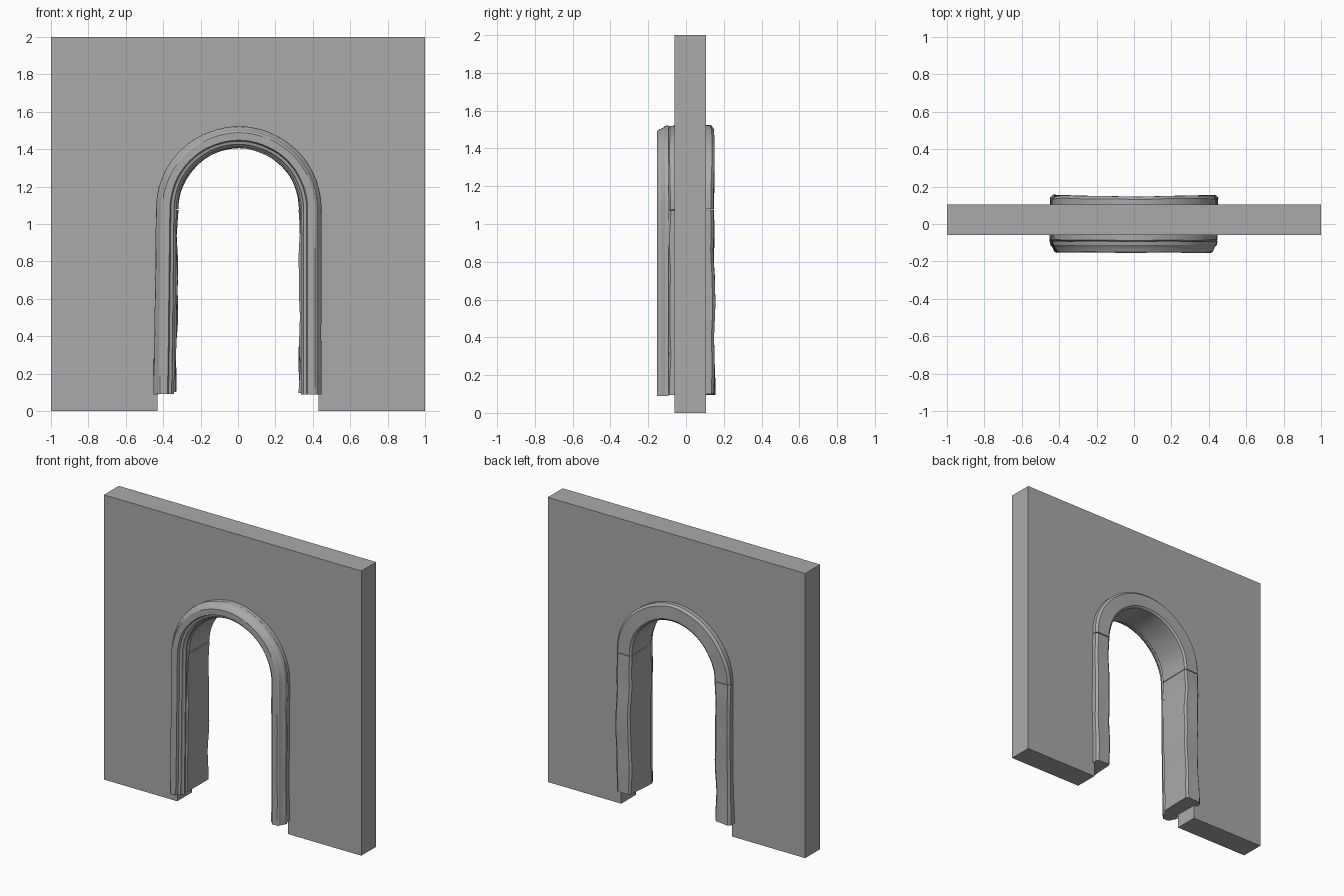
import bpy, bmesh, math
from mathutils import Vector, noise

cube = bpy.data.objects.get("Cube")
if cube:
    bpy.data.objects.remove(cube, do_unlink=True)

stone = bpy.data.materials.new("grey stone")
stone.use_nodes = True
GREY = (0.4, 0.4, 0.4, 1)
stone.diffuse_color = GREY
stone.node_tree.nodes["Principled BSDF"].inputs["Base Color"].default_value = GREY

SPRING = 1.08     # height where the arch begins
BASE = 0.09       # foot of the stonework


def finish(name, bm, angle=None):
    bmesh.ops.recalc_face_normals(bm, faces=bm.faces)
    mesh = bpy.data.meshes.new(name)
    bm.to_mesh(mesh)
    bm.free()
    mesh.materials.append(stone)
    obj = bpy.data.objects.new(name, mesh)
    bpy.context.collection.objects.link(obj)
    if angle:
        bpy.ops.object.select_all(action='DESELECT')
        obj.select_set(True)
        bpy.context.view_layer.objects.active = obj
        bpy.ops.object.shade_smooth_by_angle(angle=math.radians(angle))
    return obj


def leg(side, low, high, steps):
    """Straight stations: (side direction, height), rising."""
    return [(Vector((side, 0, 0)), low + (high - low) * i / steps) for i in range(steps + 1)]


def arc(steps):
    """Semicircular stations from the left springing to the right one."""
    return [(Vector((math.cos(math.pi * i / steps), 0, math.sin(math.pi * i / steps))), SPRING)
            for i in range(steps + 1)]


def sweep(name, section, stations, wobble, angle=35):
    """Carry a (radius, depth) section through the stations, with worn edges."""
    bm = bmesh.new()
    rings = []
    for direction, height in stations:
        ring = []
        for radius, depth in section:
            p = direction * radius + Vector((0.004, depth, height))
            if direction.x < -0.99:          # right leg leans out at its foot
                p.x -= 0.013 * (SPRING - height)
            p += noise.noise_vector(p * 5) * wobble
            ring.append(bm.verts.new(p))
        rings.append(ring)
    n = len(section)
    for a, b in zip(rings, rings[1:]):
        for i in range(n):
            bm.faces.new((a[i], a[(i + 1) % n], b[(i + 1) % n], b[i]))
    bm.faces.new(rings[0])
    bm.faces.new(rings[-1])
    return finish(name, bm, angle)


# Wall with an arched doorway
bm = bmesh.new()
R = 0.43
outline = [(-R, 0), (-1, 0), (-1, 2), (1, 2), (1, 0), (R, 0)]
outline += [(R * d.x, h + R * d.z) for d, h in arc(32)]
face = bm.faces.new([bm.verts.new((x, -0.06, z)) for x, z in outline])
back = bmesh.ops.extrude_face_region(bm, geom=[face])["geom"]
bmesh.ops.translate(bm, vec=(0, 0.165, 0),
                    verts=[v for v in back if isinstance(v, bmesh.types.BMVert)])
finish("wall", bm)

# Worn stone lining: two jambs and an arch ring
lining = [(0.325, -0.085), (0.337, -0.097), (0.425, -0.097), (0.438, -0.085),
          (0.44, 0.135), (0.425, 0.149), (0.337, 0.149), (0.324, 0.138)]
sweep("arch_lining", lining, arc(32), 0.006)
for side, name in ((1, "left_jamb"), (-1, "right_jamb")):
    sweep(name, lining, leg(side, BASE + 0.01, SPRING - 0.004, 14), 0.011)

# Front moulding running up one leg, over the arch and down the other
moulding = [(0.335, -0.092), (0.333, -0.108), (0.342, -0.116), (0.346, -0.130),
            (0.362, -0.135), (0.368, -0.153), (0.408, -0.153), (0.418, -0.146),
            (0.428, -0.122), (0.438, -0.112), (0.442, -0.092)]
path = leg(1, BASE, SPRING, 6)[:-1] + arc(36) + leg(-1, BASE, SPRING, 6)[-2::-1]
sweep("front_moulding", moulding, path, 0.002, 30)
